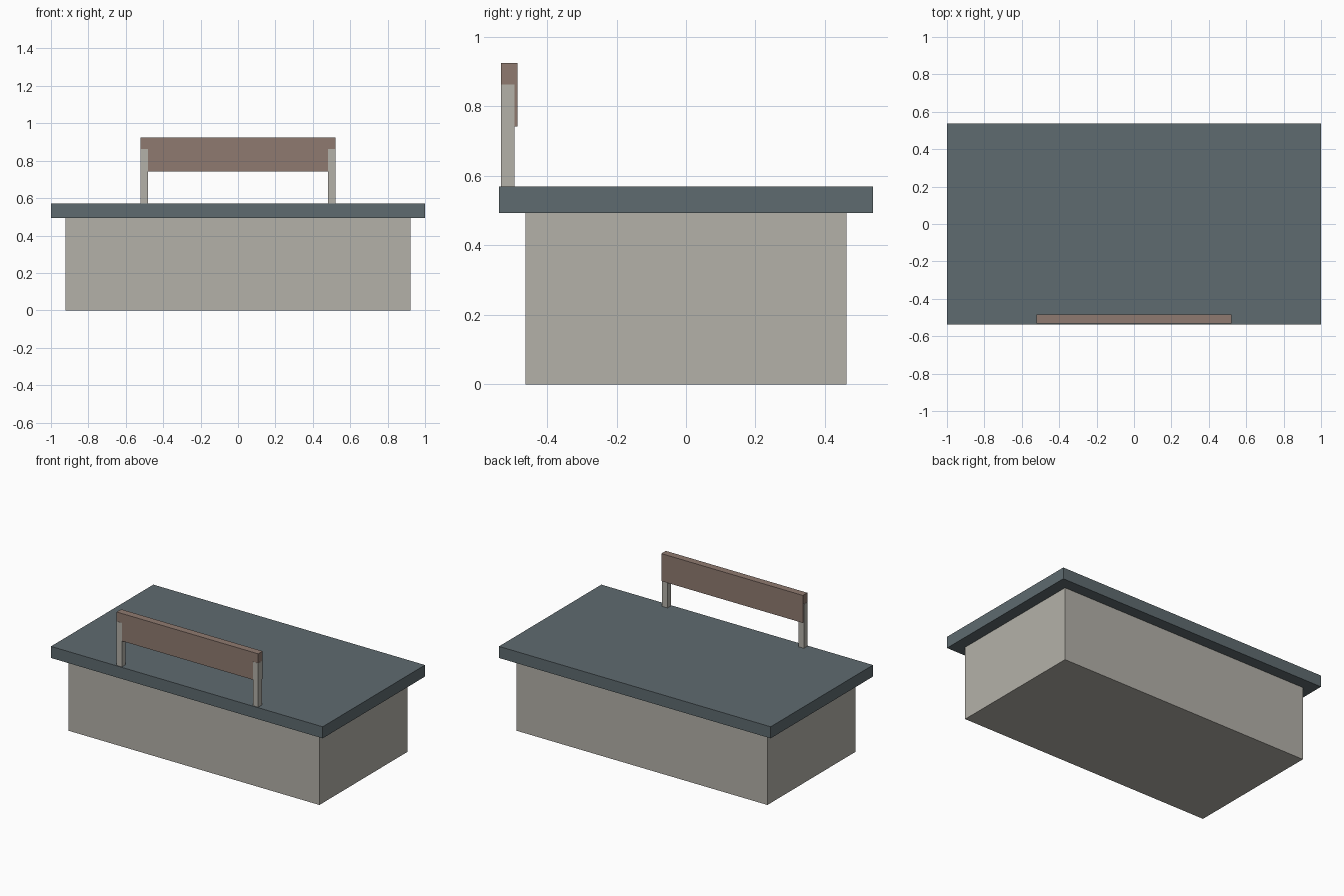
import bpy

cube = bpy.data.objects.get("Cube")
if cube:
    bpy.data.objects.remove(cube, do_unlink=True)


def material(name, color):
    mat = bpy.data.materials.new(name)
    mat.use_nodes = True
    mat.diffuse_color = (*color, 1)
    mat.node_tree.nodes["Principled BSDF"].inputs["Base Color"].default_value = (*color, 1)
    return mat


def box(name, low, high, mat):
    """Box spanning two opposite corners."""
    center = [(a + b) / 2 for a, b in zip(low, high)]
    bpy.ops.mesh.primitive_cube_add(size=1, location=center)
    obj = bpy.context.object
    obj.name = name
    obj.scale = [b - a for a, b in zip(low, high)]
    bpy.ops.object.transform_apply(location=False, rotation=False, scale=True)
    obj.data.materials.append(mat)
    return obj


wall = material("warm grey wall", (0.456, 0.440, 0.397))
slate = material("slate roof", (0.114, 0.147, 0.162))
brown = material("dusty brown", (0.275, 0.195, 0.162))

# Building body and overhanging roof slab
box("building_body", (-0.923, -0.462, 0), (0.923, 0.462, 0.493), wall)
box("roof_slab", (-1, -0.538, 0.493), (1, 0.538, 0.57), slate)

# Sign board along the front roof edge
box("sign_board", (-0.521, -0.532, 0.742), (0.521, -0.485, 0.925), brown)

# Posts sit just proud of the board's front and ends
for side, name in ((-1, "right_sign_post"), (1, "left_sign_post")):
    inner, outer = side * 0.482, side * 0.522
    box(name, (min(inner, outer), -0.533, 0.57),
        (max(inner, outer), -0.494, 0.863), wall)
